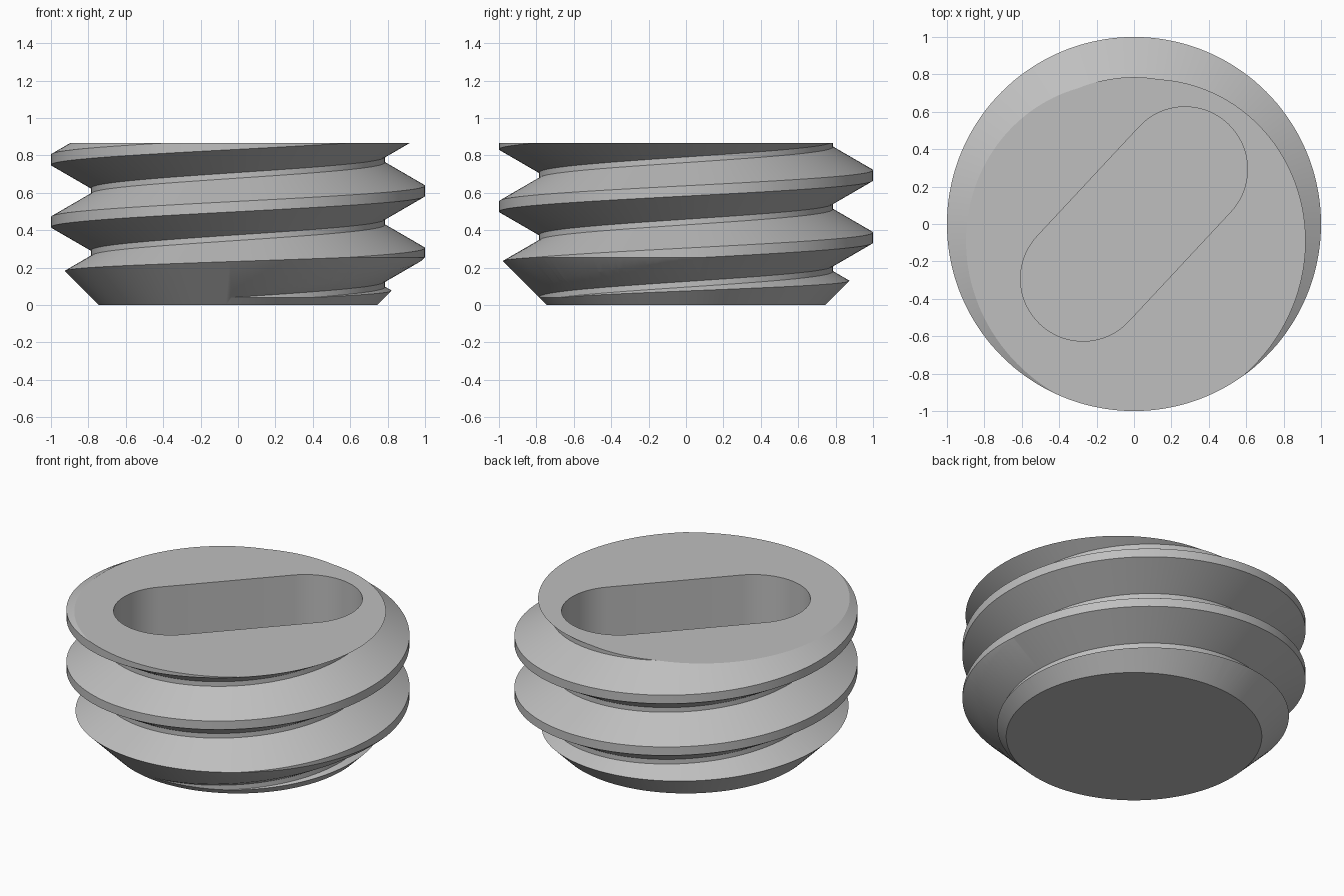
import bpy
import bmesh
from math import cos, sin, pi, radians
from mathutils import Vector, Matrix

cube = bpy.data.objects.get("Cube")
if cube:
    bpy.data.objects.remove(cube, do_unlink=True)

HEIGHT, PITCH, STEPS = 0.866, 0.333, 144
CREST, ROOT = 1.0, 0.785
# One turn of thread as (radius, height) at angle zero
PROFILE = [(CREST, 0.25), (CREST, 0.305), (ROOT, 0.429), (ROOT, 0.459)]

steel = bpy.data.materials.new("grey steel")
steel.use_nodes = True
steel.diffuse_color = (0.52, 0.52, 0.52, 1)
steel.node_tree.nodes["Principled BSDF"].inputs["Base Color"].default_value = (0.52, 0.52, 0.52, 1)


def make_object(name, bm):
    bmesh.ops.recalc_face_normals(bm, faces=bm.faces[:])
    mesh = bpy.data.meshes.new(name)
    bm.to_mesh(mesh)
    bm.free()
    mesh.materials.append(steel)
    obj = bpy.data.objects.new(name, mesh)
    bpy.context.collection.objects.link(obj)
    return obj


def threaded_body():
    """Helical strip trimmed flat at both ends and capped."""
    bm = bmesh.new()
    rows = [(r, z + PITCH * turn) for turn in range(-3, 4) for r, z in PROFILE]
    columns = []
    for j in range(STEPS):
        a = 2 * pi * j / STEPS
        columns.append([bm.verts.new((r * cos(a), r * sin(a), z + PITCH * j / STEPS))
                        for r, z in rows])
    # After a full turn the strip joins the next turn up
    columns.append(columns[0][len(PROFILE):])
    for left, right in zip(columns, columns[1:]):
        for i in range(min(len(left), len(right)) - 1):
            bm.faces.new((left[i], right[i], right[i + 1], left[i + 1]))
    for z, up in ((0, -1), (HEIGHT, 1)):
        bmesh.ops.bisect_plane(bm, geom=bm.verts[:] + bm.edges[:] + bm.faces[:], dist=1e-6,
                               plane_co=(0, 0, z), plane_no=(0, 0, up), clear_outer=True)
    bmesh.ops.edgeloop_fill(bm, edges=[e for e in bm.edges if e.is_boundary])
    return make_object("threaded_plug", bm)


def chamfer_cone():
    """Upward-opening cone that bevels the lower end."""
    bm = bmesh.new()
    low, high = -0.1, 1.0
    bmesh.ops.create_cone(bm, cap_ends=True, segments=STEPS, radius1=0.745 + low,
                          radius2=0.745 + high, depth=high - low,
                          matrix=Matrix.Translation((0, 0, (low + high) / 2)))
    return make_object("chamfer_cutter", bm)


def drive_slot():
    """Round-ended slot, turned diagonally."""
    bm = bmesh.new()
    radius, reach, floor, n = 0.334, 0.4, 0.38, 32
    turn = Matrix.Rotation(radians(47), 3, 'Z')
    outline = []
    for side in (1, -1):
        for i in range(n + 1):
            a = -pi / 2 + pi * i / n
            p = Vector((side * (reach + radius * cos(a)), side * radius * sin(a), floor))
            outline.append(bm.verts.new(turn @ p))
    face = bm.faces.new(outline)
    top = bmesh.ops.extrude_face_region(bm, geom=[face])["geom"]
    bmesh.ops.translate(bm, vec=(0, 0, 0.8),
                        verts=[v for v in top if isinstance(v, bmesh.types.BMVert)])
    return make_object("slot_cutter", bm)


plug = threaded_body()
bpy.context.view_layer.objects.active = plug
plug.select_set(True)
for cutter, operation in ((chamfer_cone(), 'INTERSECT'), (drive_slot(), 'DIFFERENCE')):
    cutter.hide_render = True
    mod = plug.modifiers.new(cutter.name, 'BOOLEAN')
    mod.operation = operation
    mod.solver = 'EXACT'
    mod.object = cutter
    bpy.ops.object.modifier_apply(modifier=mod.name)
    bpy.data.objects.remove(cutter, do_unlink=True)

bpy.ops.object.select_all(action='DESELECT')
plug.select_set(True)
bpy.ops.object.shade_smooth_by_angle(angle=radians(25))
